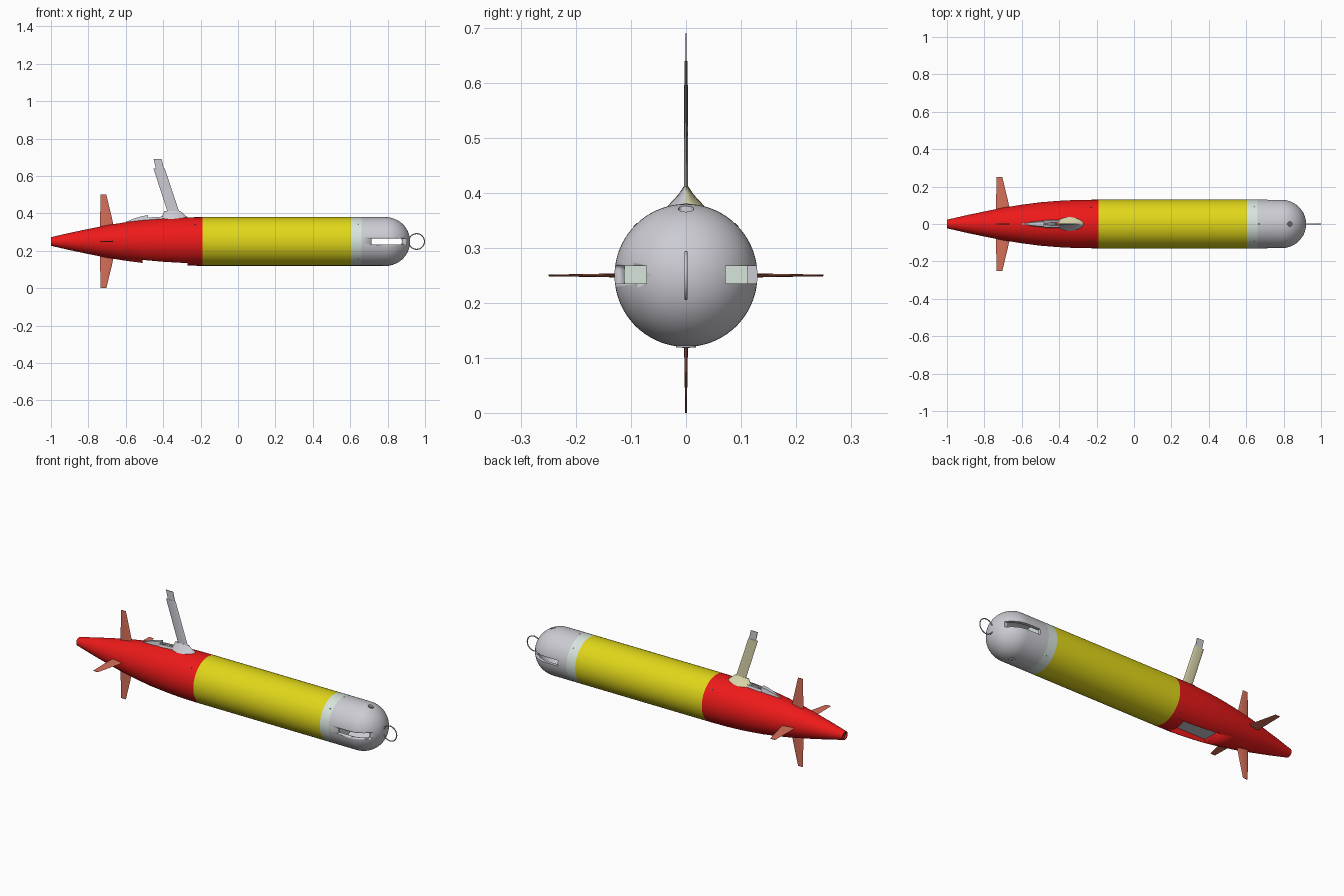
import bpy, bmesh
from math import pi, sin, cos, radians
from mathutils import Matrix, Vector

if "Cube" in bpy.data.objects:
    bpy.data.objects.remove(bpy.data.objects["Cube"])

AXIS_Z, R = 0.25, 0.13


def material(name, rgb):
    m = bpy.data.materials.new(name)
    m.diffuse_color = (*rgb, 1)
    m.use_nodes = True
    m.node_tree.nodes["Principled BSDF"].inputs["Base Color"].default_value = m.diffuse_color
    return m


RED = material("red", (0.85, 0.01, 0.01))
YELLOW = material("yellow", (0.75, 0.68, 0.01))
PALE = material("pale_green", (0.68, 0.78, 0.72))
CORAL = material("coral", (0.68, 0.16, 0.10))
CREAM = material("cream", (0.72, 0.69, 0.42))
GREY = material("light_grey", (0.60, 0.60, 0.65))
DARK = material("dark_grey", (0.12, 0.12, 0.13))


def finish(name, bm, mats, angle=30):
    bmesh.ops.remove_doubles(bm, verts=bm.verts, dist=1e-5)
    bmesh.ops.recalc_face_normals(bm, faces=bm.faces)
    me = bpy.data.meshes.new(name)
    bm.to_mesh(me)
    bm.free()
    for m in mats:
        me.materials.append(m)
    ob = bpy.data.objects.new(name, me)
    bpy.context.collection.objects.link(ob)
    bpy.ops.object.select_all(action='DESELECT')
    ob.select_set(True)
    bpy.context.view_layer.objects.active = ob
    bpy.ops.object.shade_smooth_by_angle(angle=radians(angle))
    return ob


def lathe(name, profile, mat, n=72):
    """Revolve (x, radius) points about the hull axis."""
    bm = bmesh.new()
    vs = [bm.verts.new((x, 0, AXIS_Z + r)) for x, r in profile]
    es = [bm.edges.new(p) for p in zip(vs, vs[1:])]
    bmesh.ops.spin(bm, geom=vs + es, cent=(0, 0, AXIS_Z), axis=(1, 0, 0),
                   angle=2 * pi, steps=n)
    return finish(name, bm, [mat])


def loft(name, rings, mats, matrix=Matrix(), split=False):
    """Skin a stack of equal-length rings and cap the ends."""
    bm = bmesh.new()
    loops = [[bm.verts.new(matrix @ Vector(p)) for p in ring] for ring in rings]
    n = len(loops[0])
    for a, b in zip(loops, loops[1:]):
        for i in range(n):
            j = (i + 1) % n
            bm.faces.new((a[i], a[j], b[j], b[i]))
    bm.faces.new(loops[0])
    bm.faces.new(loops[-1])
    if split:  # second material on the +y side
        for f in bm.faces:
            f.material_index = int(f.calc_center_median().y > 1e-4)
    return finish(name, bm, mats)


def oval(x0, x1, half, z, n=24):
    c, a = (x0 + x1) / 2, (x1 - x0) / 2
    return [(c + a * cos(2 * pi * i / n), half * sin(2 * pi * i / n), z) for i in range(n)]


def box(name, lo, hi, mat):
    bm = bmesh.new()
    bmesh.ops.create_cube(bm, size=1)
    lo, hi = Vector(lo), Vector(hi)
    for v in bm.verts:
        v.co = (lo + hi) / 2 + v.co * (hi - lo)
    return finish(name, bm, [mat])


def disc(name, x, r0, r1, radius, angle, mat, n=20):
    """Small cylinder pointing out from the hull axis; angle 0 is up."""
    bm = bmesh.new()
    m = (Matrix.Translation((x, 0, AXIS_Z)) @ Matrix.Rotation(angle, 4, 'X')
         @ Matrix.Translation((0, 0, (r0 + r1) / 2)))
    bmesh.ops.create_cone(bm, cap_ends=True, segments=n, radius1=radius,
                          radius2=radius, depth=r1 - r0, matrix=m)
    return finish(name, bm, [mat])


def cut(target, cutters):
    bpy.context.view_layer.objects.active = target
    for c in cutters:
        mod = target.modifiers.new("cut", 'BOOLEAN')
        mod.operation, mod.solver, mod.object = 'DIFFERENCE', 'EXACT', c
        bpy.ops.object.modifier_apply(modifier=mod.name)
        bpy.data.objects.remove(c)


# Hull: tapered tail, mid body, collar
tail = lathe("tail_cone", [(-0.985, 0), (-0.985, 0.016), (-1, 0.018), (-1, 0.023),
                           (-0.9, 0.046), (-0.8, 0.067), (-0.7, 0.087), (-0.6, 0.103),
                           (-0.5, 0.116), (-0.4, 0.124), (-0.3, 0.129), (-0.19, R),
                           (-0.19, 0)], RED)
lathe("mid_body", [(-0.19, 0), (-0.19, R), (0.605, R), (0.605, 0)], YELLOW)
lathe("nose_collar", [(0.605, 0), (0.605, R), (0.66, R), (0.66, 0)], PALE)
lathe("tail_plug", [(-0.99, 0), (-0.99, 0.016), (-0.98, 0.016), (-0.98, 0)], DARK, 24)

# Hollow nose dome
T = 0.018
arc = [i * pi / 2 / 16 for i in range(17)]
outer = [(0.79 + R * sin(a), R * cos(a)) for a in arc]
inner = [(0.79 + (R - T) * sin(a), (R - T) * cos(a)) for a in reversed(arc)]
nose = lathe("nose_dome", [(0.66, R)] + outer[:-1] + [(0.79 + R, 0), (0.79 + R - T, 0)]
             + inner[1:] + [(0.66, R - T), (0.66, R)], GREY)
cut(nose, [box("slot", (0.715, s * 0.072, 0.235), (1.0, s * 0.2, 0.267), GREY)
           for s in (1, -1)]
    + [disc("port", 0.835, 0.05, 0.2, 0.014, 0, GREY)])
disc("top_port_plug", 0.835, 0.09, 0.112, 0.014, 0, DARK)
disc("top_pin", 0.668, 0.12, 0.1305, 0.005, 0, DARK, 12)
disc("bottom_sensor", 0.79, 0.11, 0.1315, 0.018, pi, PALE)
disc("bottom_sensor_core", 0.79, 0.11, 0.132, 0.007, pi, DARK)

# Underside sensor bay
cut(tail, [box("bay", (-0.51, -0.06, 0.0), (-0.27, 0.06, 0.175), RED)])
box("bay_floor", (-0.508, -0.058, 0.172), (-0.272, 0.058, 0.18), GREY)

# Hull screws
for i in range(4):
    a = pi / 4 + i * pi / 2
    disc("collar_screw", 0.643, 0.12, 0.1305, 0.004, a, DARK, 12)
    disc("tail_screw", -0.23, 0.12, 0.1305, 0.004, a, DARK, 12)

# Nose lifting ring
bm = bmesh.new()
vs = [bm.verts.new((0.955 + 0.042 + 0.003 * cos(t), 0.003 * sin(t), AXIS_Z))
      for t in [k * pi / 5 for k in range(10)]]
es = [bm.edges.new((vs[k], vs[(k + 1) % 10])) for k in range(10)]
bmesh.ops.spin(bm, geom=vs + es, cent=(0.955, 0, AXIS_Z), axis=(0, 1, 0),
               angle=2 * pi, steps=48)
finish("lifting_ring", bm, [GREY], 60)

# Four tail fins
for i, name in enumerate(("top", "left", "bottom", "right")):
    m = Matrix.Translation((0, 0, AXIS_Z)) @ Matrix.Rotation(i * pi / 2, 4, 'X')
    loft(name + "_fin", [oval(-0.737, -0.662, 0.004, 0.07, 16),
                         oval(-0.737, -0.675, 0.0035, 0.13, 16),
                         oval(-0.735, -0.704, 0.0015, 0.25, 16)], [CORAL], m)

# Mast with its flared foot
loft("mast_foot", [oval(-0.42, -0.25, 0.046, 0.36), oval(-0.41, -0.272, 0.029, 0.381),
                   oval(-0.4, -0.29, 0.014, 0.397), oval(-0.395, -0.308, 0.004, 0.412)],
     [GREY, CREAM], split=True)
loft("antenna_mast", [oval(-0.374, -0.312, 0.004, 0.40, 12),
                      oval(-0.452, -0.392, 0.003, 0.64, 12)], [GREY, CREAM], split=True)
loft("antenna_tip", [[(x0 + dx, y, z) for dx, y in ((0, -0.0015), (0.043, -0.0015),
                                                    (0.043, 0.0015), (0, 0.0015))]
                     for x0, z in ((-0.437, 0.63), (-0.451, 0.69))], [GREY])

# Mast rest fairing: wedge behind, two rails and a latch in the folding slot
loft("rest_fairing", [[(x, -w, zb), (x, -w * 0.55, zt), (x, w * 0.55, zt), (x, w, zb)]
                      for x, w, zb, zt in ((-0.60, 0.002, 0.33, 0.355),
                                           (-0.55, 0.014, 0.34, 0.375),
                                           (-0.51, 0.020, 0.34, 0.386),
                                           (-0.48, 0.023, 0.34, 0.391))], [GREY])
for s in (1, -1):
    loft("slot_rail", [[(x, s * 0.008, 0.34), (x, s * 0.008, z), (x, s * 0.016, z),
                        (x, s * w, 0.34)] for x, w, z in ((-0.485, 0.026, 0.378),
                                                         (-0.385, 0.036, 0.384))], [GREY])
box("slot_floor", (-0.485, -0.009, 0.34), (-0.385, 0.009, 0.372), DARK)
box("mast_latch", (-0.455, -0.005, 0.36), (-0.425, 0.005, 0.380), GREY)
